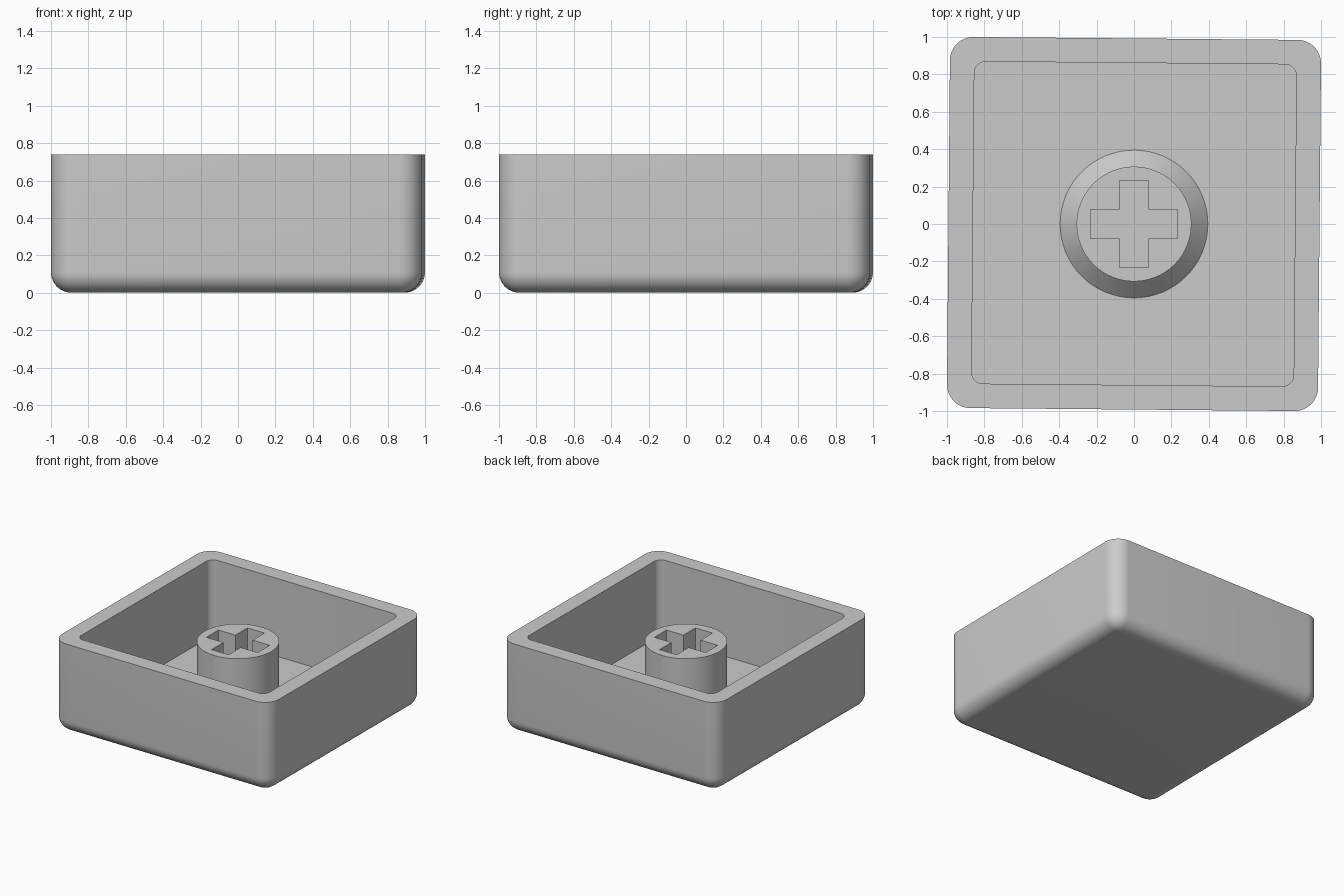
import bpy, bmesh, math

if "Cube" in bpy.data.objects:
    bpy.data.objects.remove(bpy.data.objects["Cube"])

TWIST = -0.009      # the shell sits very slightly turned around its stem
HEIGHT, FLOOR, STEM_TOP = 0.74, 0.10, 0.62
bm = bmesh.new()


def ring(points, z):
    return [bm.verts.new((x, y, z)) for x, y in points]


def rounded_square(half, radius, steps=10):
    pts = []
    for q in range(4):
        mid = math.pi / 4 + q * math.pi / 2
        cx = math.copysign(half - radius, math.cos(mid))
        cy = math.copysign(half - radius, math.sin(mid))
        for i in range(steps + 1):
            a = q * math.pi / 2 + i / steps * math.pi / 2
            x, y = cx + radius * math.cos(a), cy + radius * math.sin(a)
            pts.append((x * math.cos(TWIST) - y * math.sin(TWIST),
                        x * math.sin(TWIST) + y * math.cos(TWIST)))
    return pts


def circle(radius, n=64):
    return [(radius * math.cos(math.tau * i / n), radius * math.sin(math.tau * i / n))
            for i in range(n)]


def skin(rings):
    for a, b in zip(rings, rings[1:]):
        for i in range(len(a)):
            j = (i + 1) % len(a)
            bm.faces.new((a[i], a[j], b[j], b[i]))


def fill_between(outer, inner):
    edges = []
    for loop in (outer, inner):
        for i, v in enumerate(loop):
            w = loop[(i + 1) % len(loop)]
            edges.append(bm.edges.get((v, w)) or bm.edges.new((v, w)))
    bmesh.ops.triangle_fill(bm, edges=edges, use_beauty=True, normal=(0, 0, 1))


# Outer shell: rounded lower edge, straight walls, flat rim, inner walls
R, N = 0.11, 10
shell = []
for i in range(N + 1):
    a = i / N * math.pi / 2
    inset = R * (1 - math.sin(a))
    shell.append(ring(rounded_square(0.992 - inset, 0.125 - inset), R * (1 - math.cos(a))))
shell.append(ring(rounded_square(0.992, 0.125), HEIGHT))
shell.append(ring(rounded_square(0.861, 0.06), HEIGHT))
shell.append(ring(rounded_square(0.861, 0.06), FLOOR))
skin(shell)
bm.faces.new(shell[0])

# Stem: chamfered foot and straight post
stem = [ring(circle(0.395), FLOOR), ring(circle(0.307), FLOOR + 0.09),
        ring(circle(0.307), STEM_TOP)]
skin(stem)
fill_between(shell[-1], stem[0])

# Cross-shaped socket in the stem
L, W = 0.233, 0.078
cross = [(L, -W), (L, W), (W, W), (W, L), (-W, L), (-W, W),
         (-L, W), (-L, -W), (-W, -W), (-W, -L), (W, -L), (W, -W)]
socket = [ring(cross, STEM_TOP), ring(cross, FLOOR)]
skin(socket)
bm.faces.new(socket[1])
fill_between(stem[-1], socket[0])

bmesh.ops.recalc_face_normals(bm, faces=bm.faces[:])
mesh = bpy.data.meshes.new("keycap")
bm.to_mesh(mesh)
bm.free()
keycap = bpy.data.objects.new("keycap", mesh)
bpy.context.collection.objects.link(keycap)

# Plain grey plastic
grey = bpy.data.materials.new("grey plastic")
grey.diffuse_color = (0.6, 0.6, 0.6, 1)
grey.use_nodes = True
grey.node_tree.nodes["Principled BSDF"].inputs["Base Color"].default_value = grey.diffuse_color
mesh.materials.append(grey)

bpy.context.view_layer.objects.active = keycap
keycap.select_set(True)
bpy.ops.object.shade_smooth_by_angle(angle=math.radians(30))
